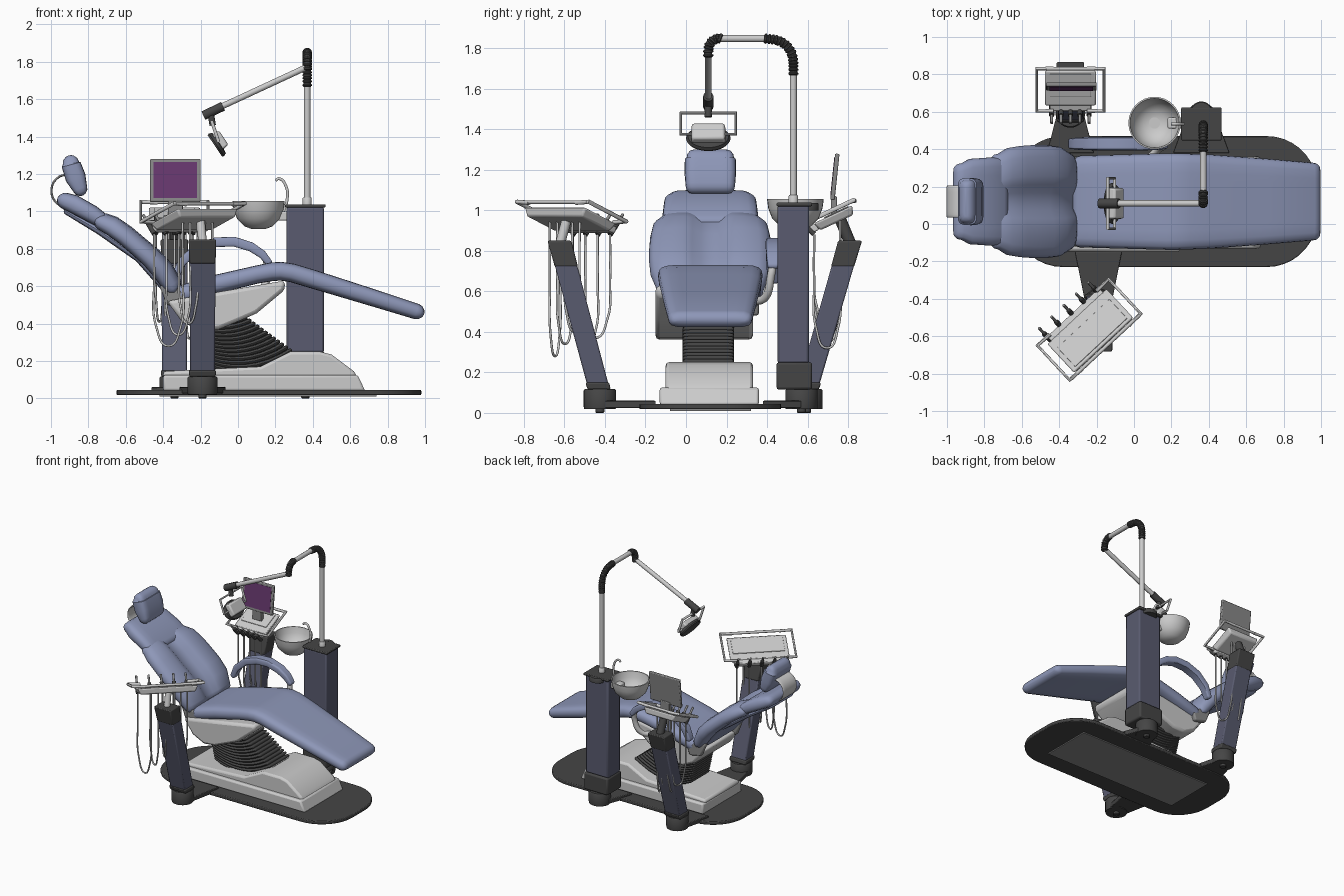
import bpy, bmesh
from math import sin, cos, pi, radians
from mathutils import Vector, Matrix

if "Cube" in bpy.data.objects:
    bpy.data.objects.remove(bpy.data.objects["Cube"])


def material(name, rgb):
    m = bpy.data.materials.new(name)
    m.diffuse_color = (*rgb, 1)
    m.use_nodes = True
    m.node_tree.nodes["Principled BSDF"].inputs["Base Color"].default_value = m.diffuse_color
    return m


BLUE = material("upholstery_blue", (0.27, 0.31, 0.48))
NAVY = material("column_slate", (0.10, 0.105, 0.16))
DARK = material("dark_grey", (0.06, 0.06, 0.06))
MID = material("mid_grey", (0.25, 0.25, 0.25))
SCREEN = material("screen_purple", (0.14, 0.04, 0.16))


def mk(name, verts, faces, mat=None, bevel=0, M=None):
    me = bpy.data.meshes.new(name)
    me.from_pydata([tuple(v) for v in verts], [], faces)
    bm = bmesh.new()
    bm.from_mesh(me)
    bmesh.ops.recalc_face_normals(bm, faces=bm.faces)
    bm.to_mesh(me)
    bm.free()
    ob = bpy.data.objects.new(name, me)
    bpy.context.collection.objects.link(ob)
    if M:
        ob.matrix_world = M
    if mat:
        me.materials.append(mat)
    if bevel:
        b = ob.modifiers.new("bevel", 'BEVEL')
        b.width, b.segments = bevel, 2
    return ob


def rings(name, rs, mat=None, bevel=0, M=None, caps=True):
    """Skin a list of equal-length closed rings."""
    n = len(rs[0])
    faces = [(i * n + j, i * n + (j + 1) % n, (i + 1) * n + (j + 1) % n, (i + 1) * n + j)
             for i in range(len(rs) - 1) for j in range(n)]
    if caps:
        faces += [tuple(range(n)), tuple(range((len(rs) - 1) * n, len(rs) * n))]
    return mk(name, [v for r in rs for v in r], faces, mat, bevel, M)


def extrude(name, pts, a, b, axis='z', mat=None, bevel=0):
    f = (lambda u, v, w: (u, v, w)) if axis == 'z' else (lambda u, v, w: (u, w, v))
    return rings(name, [[f(u, v, w) for u, v in pts] for w in (a, b)], mat, bevel)


def box(name, c0, h0, z0, z1, mat=None, bevel=0, M=None, c1=None, h1=None):
    """Box from a bottom rectangle to a (possibly shifted) top rectangle."""
    rect = lambda c, h, z: [(c[0] + i * h[0], c[1] + j * h[1], z) for i, j in ((-1, -1), (1, -1), (1, 1), (-1, 1))]
    return rings(name, [rect(c0, h0, z0), rect(c1 or c0, h1 or h0, z1)], mat, bevel, M)


def lathe(name, prof, mat=None, M=None, n=32):
    return rings(name, [[(r * cos(2 * pi * k / n), r * sin(2 * pi * k / n), z) for k in range(n)]
                        for r, z in prof], mat, 0, M)


def tube(name, pts, r, mat=None, smooth=True, cyclic=False):
    cu = bpy.data.curves.new(name, 'CURVE')
    cu.dimensions, cu.bevel_depth, cu.bevel_resolution = '3D', r, 3
    cu.use_fill_caps, cu.resolution_u = True, 8
    s = cu.splines.new('BEZIER')
    s.bezier_points.add(len(pts) - 1)
    for bp, p in zip(s.bezier_points, pts):
        bp.co = p
        bp.handle_left_type = bp.handle_right_type = 'AUTO' if smooth else 'VECTOR'
    s.use_cyclic_u = cyclic
    tmp = bpy.data.objects.new(name, cu)
    bpy.context.collection.objects.link(tmp)
    me = bpy.data.meshes.new_from_object(tmp.evaluated_get(bpy.context.evaluated_depsgraph_get()))
    bpy.data.objects.remove(tmp)
    ob = bpy.data.objects.new(name, me)
    bpy.context.collection.objects.link(ob)
    if mat:
        me.materials.clear()
        me.materials.append(mat)
    return ob


def cushion(name, st, yc=0.12, mat=BLUE, dent=None):
    """Padded slab along an x-z path; stations are (x, z, half width, half thickness)."""
    P = [Vector((s[0], s[1])) for s in st]
    T = [(P[min(i + 1, len(P) - 1)] - P[max(i - 1, 0)]).normalized() for i in range(len(P))]
    seq = []
    for i, s in enumerate(st):
        hw, ht = s[2], s[3]
        if 0 < i < len(st) - 1:
            seq.append((P[i], T[i], hw, ht))
            continue
        d = -1 if i == 0 else 1
        end = [(P[i] + T[i] * d * ht * (sin(a) - 1), T[i], hw - 0.8 * ht * (1 - cos(a)), ht * max(cos(a), 0.15))
               for a in (0, pi / 6, pi / 3, pi / 2)]
        seq += end[::-1] if i == 0 else end
    half = [0, .15, .3, .45, .6, .8, .93, .98]
    us = [-u for u in half[:0:-1]] + half
    loop = [(-1, 0)] + [(u, 1) for u in us] + [(1, 0)] + [(u, -1) for u in us[::-1]]
    rs = []
    for k, (p, t, hw, ht) in enumerate(seq):
        nrm, ring = Vector((-t.y, t.x)), []
        for u, side in loop:
            h = side * ht * (1 - abs(u) ** 12) ** 0.5
            if dent and side > 0:
                h += dent(u, k / (len(seq) - 1))
            q = p + nrm * h
            ring.append((q.x, yc + u * hw, q.y))
        rs.append(ring)
    return rings(name, rs, mat)


# floor plate with rounded ends
def rounded(x0, x1, y0, y1, r):
    cs = ((x1 - r, y1 - r, 0), (x0 + r, y1 - r, 90), (x0 + r, y0 + r, 180), (x1 - r, y0 + r, 270))
    return [(cx + r * cos(radians(a + k * 10)), cy + r * sin(radians(a + k * 10))) for cx, cy, a in cs for k in range(10)]


extrude("floor_plate", rounded(-.65, .98, -.23, .47, .27), .018, .045, mat=DARK, bevel=.006)
box("underside_panel", (.16, .12), (.58, .2), .010, .02, MID)

# pedestal base
extrude("base_plinth", [(-.40, .04), (.68, .04), (.64, .125), (-.40, .125)], -.13, .36, 'y', bevel=.012)
extrude("base_cover", [(-.40, .11), (.64, .11), (.62, .145), (.5, .235), (.44, .25), (.28, .25), (.12, .17), (-.40, .145)],
        -.10, .33, 'y', bevel=.015)

# bellows ribs between base and seat
for k in range(13):
    f = k / 12
    x0, x1, zl, zm, zr = (a + (b - a) * f for a, b in ((-.2, -.25), (.31, .05), (.2, .43), (.15, .40), (.245, .435)))
    st = []
    for j in range(9):
        t = j / 8
        z = zl * (1 - t) * (1 - 2 * t) + zm * 4 * t * (1 - t) + zr * t * (2 * t - 1)
        st.append((x0 + (x1 - x0) * t, z, .127, .0125))
    cushion(f"bellows_rib_{k}", st, .11, DARK)

# seat pan and seat
extrude("seat_pan", [(-.38, .52), (-.30, .41), (-.2, .36), (-.1, .37), (.02, .42), (.1, .455), (.25, .58), (.25, .63), (-.1, .57)],
        -.15, .33, 'y', bevel=.02)
cushion("seat", [(-.335, .545, .245, .05), (-.12, .61, .25, .05), (.1, .662, .256, .048), (.18, .677, .258, .05),
                 (.23, .68, .258, .05), (.29, .671, .256, .05), (.4, .638, .252, .05), (.7, .545, .23, .046), (.995, .452, .208, .042)])

# backrest, shoulder cushion and rear shell
def lumbar(u, k):
    w = sin(pi * min(max(k, 0), 1)) ** 0.7 if 0 < k < 1 else 0
    return w * (0.022 * min(max((abs(u) - .18) / .25, 0), 1) * (1 - abs(u) ** 6) - 0.02 * (abs(u) < .2))


cushion("backrest", [(-.765, .955, .255, .04), (-.68, .915, .285, .045), (-.61, .865, .297, .045), (-.54, .805, .302, .045),
                     (-.47, .745, .302, .047), (-.41, .68, .295, .05), (-.335, .565, .262, .045)], dent=lumbar)
cushion("shoulder_cushion", [(-.965, 1.07, .205, .045), (-.88, 1.04, .228, .05), (-.78, .985, .235, .048), (-.68, .92, .235, .04)])
cushion("backrest_shell", [(-.93, 1.005, .15, .015), (-.74, .895, .19, .02), (-.53, .75, .22, .022), (-.37, .565, .2, .02)])
for y in (-.1, .34):
    extrude("recline_hinge", [(-.42, .60), (-.36, .62), (-.26, .54), (-.28, .48), (-.38, .5)], y - .02, y + .02, 'y', MID, .01)

# headrest and its curved strap
cushion("headrest", [(-.90, 1.30, .118, .045), (-.892, 1.25, .126, .052), (-.868, 1.18, .127, .055), (-.83, 1.085, .122, .04)])
cushion("headrest_strap", [(-.92 + .078 * cos(radians(a)), 1.11 + .085 * sin(radians(a)), .085, .006) for a in range(70, 300, 15)], mat=None)

# armrest on the far side
cushion("armrest", [(-.34, .64, .028, .02), (-.30, .73, .033, .024), (-.22, .80, .036, .026), (-.12, .835, .037, .026),
                    (-.02, .838, .037, .026), (.07, .81, .036, .025), (.13, .77, .033, .022), (.175, .715, .028, .018)], .43)
tube("armrest_support", [(.15, .43, .75), (.16, .42, .68), (.12, .39, .57), (.05, .32, .55)], .02)


# floor arms carrying the three posts
def floor_arm(name, x, yin, yout, w0, w1):
    extrude(name + "_floor_arm", [(x - w0, yin), (x + w0, yin), (x + w1, yout), (x - w1, yout)], .025, .06, mat=DARK, bevel=.005)
    M = Matrix.Translation((x, yout, 0))
    lathe(name + "_foot", [(.078, .02), (.08, .03), (.08, .11), (.074, .118)], DARK, M)
    lathe(name + "_peg", [(.018, 0), (.022, .004), (.022, .03)], DARK, M, 16)


floor_arm("delivery", -.19, -.15, -.425, .125, .07)
floor_arm("assistant", -.34, .38, .595, .125, .07)
floor_arm("unit", .36, .38, .57, .15, .08)


def leaning_post(name, x, y0, y1):
    at = lambda z: y0 + (y1 - y0) * (z - .12) / .73
    for part, a, b, g, m in (("base", .115, .15, .004, DARK), ("post", .14, .73, 0, NAVY), ("collar", .72, .85, .004, DARK)):
        box(f"{name}_{part}", (x, at(a)), (.066 + g, .053 + g), a, b, m, .008, c1=(x, at(b)), h1=(.07 + g, .055 + g))


leaning_post("delivery", -.19, -.43, -.625)
leaning_post("assistant", -.34, .60, .81)


# instrument trays: local +Y is the lower, instrument side
def tray(name, loc, rot, tilt, L, W, xs, low):
    M = Matrix.Translation(loc) @ Matrix.Rotation(radians(rot), 4, 'Z') @ Matrix.Rotation(radians(-tilt), 4, 'X')
    box(name + "_tray_body", (0, 0), (L / 2 - .07, W / 2 - .045), -.045, .0, None, .01, M, h1=(L / 2 - .05, W / 2 - .03))
    box(name + "_tray_mat", (0, -.02), (L / 2 - .08, W / 2 - .07), 0, .006, None, .002, M)
    box(name + "_holder_bar", (0, W / 2 - .02), (L / 2 - .08, .022), -.04, -.005, None, .006, M)
    for s in (-1, 1):
        e = s * L / 2
        hd = [M @ Vector(p) for p in ((e - s * .1, -W / 2 + .01, .015), (e - s * .01, -W / 2 + .01, .02),
                                      (e - s * .01, W / 2 - .01, .02), (e - s * .1, W / 2 - .01, .015))]
        tube(name + "_tray_handle", hd, .011, smooth=False)
    tube(name + "_tray_rail", [M @ Vector((s * (L / 2 - .02), -W / 2 + .01, .018)) for s in (-1, 1)], .01, smooth=False)
    for i, x in enumerate(xs):
        # handpiece with hanging hose loop
        tip, mid, end = (M @ Vector((x, W / 2 + a, b)) for a, b in ((.035, .075), (.015, .02), (-.01, -.05)))
        tube(name + "_handpiece_tip", [tip, mid], .008, MID)
        tube(name + "_handpiece", [mid, end], .014, DARK)
        back = M @ Vector((x * .6, -.02, -.04))
        z = low + .03 * ((i * 2) % 5)
        c = (end + back) / 2
        hose = [end, (end.x, end.y, .65), (end.x * .85 + c.x * .15, end.y * .85 + c.y * .15, z + .1), (c.x, c.y, z),
                (back.x * .85 + c.x * .15, back.y * .85 + c.y * .15, z + .1), (back.x, back.y, .65), back]
        tube(name + "_hose", hose, .006, None)


tray("delivery", (-.235, -.57, .975), 43, 21, .54, .29, (-.19, -.10, -.01, .08, .17), .28)
tray("assistant", (-.34, .725, .98), 180, 25, .38, .27, (-.1, -.05, 0, .05, .1), .32)
tube("delivery_neck", [(-.19, -.62, .84), (-.2, -.59, .95)], .024)
tube("assistant_neck", [(-.34, .81, .84), (-.34, .76, .96)], .03, DARK)

# monitor
MM = Matrix.Translation((-.335, .735, 1.165)) @ Matrix.Rotation(radians(-6), 4, 'X')
box("monitor_case", (0, 0), (.135, .011), -.115, .115, MID, .006, MM)
box("monitor_screen", (0, -.011), (.117, .002), -.095, .098, SCREEN, 0, MM)
box("monitor_stand", (-.335, .73), (.04, .015), .98, 1.07, MID, .005)

# water unit column
box("unit_lower_housing", (.36, .535), (.105, .088), .115, .25, DARK, .012)
box("unit_column", (.36, .53), (.1, .078), .245, 1.025, NAVY, .012)
box("unit_cap", (.36, .535), (.108, .088), 1.02, 1.038, DARK, .006)
lathe("unit_cap_boss", [(.06, 1.0), (.06, 1.03), (.055, 1.036)], DARK, Matrix.Translation((.36, .595, 0)))

# rinse bowl, bracket and spout
lathe("rinse_bowl", [(.035, .905), (.075, .92), (.115, .96), (.134, 1.01), (.14, 1.055), (.132, 1.056), (.122, 1.01),
                     (.1, .965), (.06, .935), (.03, .93), (.03, .925), (.002, .925)], None, Matrix.Translation((.11, .54, 0)))
box("bowl_bracket", (.23, .54), (.05, .03), .95, 1.0, None, .008)
tube("bowl_spout", [(.24, .535, .99), (.262, .535, 1.06), (.258, .535, 1.13), (.22, .535, 1.175), (.2, .535, 1.165)], .008)


# lamp pole with ribbed elbows
def elbow(name, pts, r):
    tube(name, pts, r * .82, DARK)
    for i in range(len(pts) - 1):
        a, b = Vector(pts[i]), Vector(pts[i + 1])
        for t in (.25, .75):
            M = Matrix.Translation(a.lerp(b, t)) @ (b - a).to_track_quat('Z', 'Y').to_matrix().to_4x4()
            lathe(name + "_rib", [(r * .8, -.007), (r, -.003), (r, .003), (r * .8, .007)], DARK, M, 16)


arc = lambda cy, cz, r, a0, a1, n: [(.37, cy + r * cos(radians(a0 + (a1 - a0) * k / n)),
                                     cz + r * sin(radians(a0 + (a1 - a0) * k / n))) for k in range(n + 1)]
lathe("lamp_pole_socket", [(.024, 1.03), (.024, 1.07), (.02, 1.075)], None, Matrix.Translation((.37, .53, 0)))
tube("lamp_pole", [(.37, .53, 1.03), (.37, .53, 1.68)], .018)
elbow("pole_elbow", [(.37, .53, 1.665), (.37, .53, 1.705)] + arc(.42, 1.735, .11, 0, 90, 5) + [(.37, .385, 1.848)], .025)
tube("lamp_crossbar", [(.37, .40, 1.848), (.37, .16, 1.848)], .018)
elbow("arm_elbow", [(.37, .17, 1.848)] + arc(.165, 1.795, .055, 90, 180, 3) + [(.37, .11, 1.755)], .025)
tube("lamp_arm", [(.375, .11, 1.775), (-.1, .11, 1.555)], .017)
tube("lamp_arm_joint", [(-.08, .11, 1.562), (-.185, .11, 1.512)], .026, DARK)
tube("lamp_drop_link", [(-.145, .11, 1.52), (-.135, .11, 1.46)], .018, DARK)

# lamp head: dark oval reflector, pale housing, yoke frame
tube("lamp_yoke", [(-.14, -.025, 1.48), (-.14, .245, 1.48), (-.105, .245, 1.375), (-.105, -.025, 1.375)], .009, smooth=False, cyclic=True)
HM = Matrix.Translation((-.112, .11, 1.358)) @ Matrix.Rotation(radians(-124), 4, 'Y')
lathe("lamp_reflector", [(.05, -.018), (.1, -.012), (.11, .004), (.105, .014), (.08, .005), (.002, -.002)], DARK,
      HM @ Matrix.Diagonal((.66, 1, 1, 1)))
box("lamp_housing", (.01, 0), (.045, .08), -.05, -.008, None, .01, HM, h1=(.05, .085))

# smooth shading with crisp edges
bpy.ops.object.select_all(action='SELECT')
bpy.context.view_layer.objects.active = bpy.context.selected_objects[0]
bpy.ops.object.shade_smooth_by_angle(angle=radians(40))
